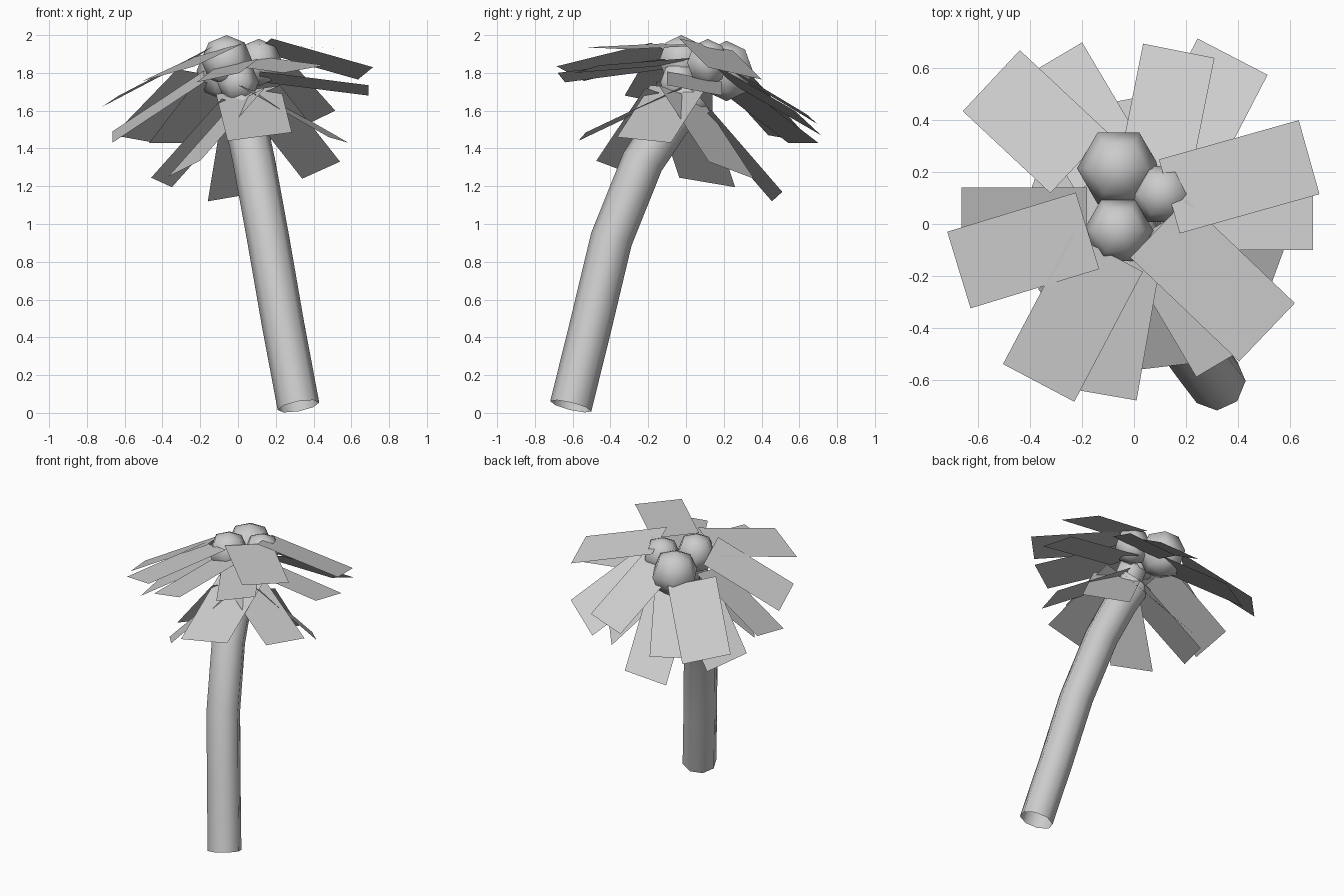
import bpy, bmesh, math
from mathutils import Vector

if "Cube" in bpy.data.objects:
    bpy.data.objects.remove(bpy.data.objects["Cube"])

def add_object(name, bm, smooth=False):
    me = bpy.data.meshes.new(name)
    bm.normal_update()
    bm.to_mesh(me)
    bm.free()
    for p in me.polygons:
        p.use_smooth = smooth
    ob = bpy.data.objects.new(name, me)
    bpy.context.collection.objects.link(ob)
    return ob

# Leaning trunk: open eight-sided tube swept along a bent path
path = [Vector(p) for p in [(0.32, -0.61, 0.035), (0.24, -0.505, 0.46),
                            (0.16, -0.395, 0.92), (0.085, -0.23, 1.33),
                            (0.04, -0.09, 1.54), (0.0, 0.03, 1.68)]]
SIDES, RADIUS = 8, 0.112
bm = bmesh.new()
rings = []
for i, p in enumerate(path):
    t = (path[min(i + 1, len(path) - 1)] - path[max(i - 1, 0)]).normalized()
    u = (Vector((1, 0, 0)) - t * t.x).normalized()
    v = t.cross(u)
    rings.append([bm.verts.new(p + RADIUS * (u * math.cos(a) + v * math.sin(a)))
                  for a in (2 * math.pi * k / SIDES for k in range(SIDES))])
for a, b in zip(rings, rings[1:]):
    for k in range(SIDES):
        n = (k + 1) % SIDES
        bm.faces.new((a[k], a[n], b[n], b[k]))
add_object("trunk", bm, True)

# Coconuts: coarse six-sided balls
nuts = [(-0.06, 0.215, 1.81, 0.16), (0.11, 0.115, 1.855, 0.125),
        (-0.06, -0.025, 1.865, 0.135), (0.0, -0.04, 1.75, 0.11)]
for i, (x, y, z, r) in enumerate(nuts):
    bm = bmesh.new()
    bmesh.ops.create_uvsphere(bm, u_segments=6, v_segments=4, radius=r)
    ob = add_object(f"coconut_{i + 1}", bm, True)
    ob.location = (x, y, z)
    ob.rotation_euler.z = math.radians(30)

# Leaves: flat strips of equal length, given by the two outer corners
# and the height of the inner edge
LENGTH = 0.58

def leaf(name, p0, p1, inner_z):
    p0, p1 = Vector(p0), Vector(p1)
    mid, w = (p0 + p1) / 2, p1 - p0
    d = Vector((-w.y, w.x, 0)).normalized()
    if d.dot(mid) > 0:
        d = -d
    rise = inner_z - mid.z
    d = d * math.sqrt(LENGTH ** 2 - rise ** 2) + Vector((0, 0, rise))
    bm = bmesh.new()
    f = bm.faces.new([bm.verts.new(c) for c in (p0, p1, p1 + d, p0 + d)])
    f.normal_update()
    if f.normal.z < 0:
        f.normal_flip()
    add_object(name, bm)

upper = [((-0.66, 0.435, 1.47), (-0.44, 0.67, 1.43), 1.80),
         ((0.035, 0.695, 1.53), (0.31, 0.64, 1.58), 1.85),
         ((0.635, 0.40, 1.765), (0.715, 0.115, 1.83), 1.95),
         ((0.62, -0.305, 1.925), (0.405, -0.53, 1.935), 1.95),
         ((-0.23, -0.685, 1.835), (-0.505, -0.54, 1.757), 1.92),
         ((-0.63, -0.325, 1.68), (-0.72, -0.03, 1.62), 1.91)]
middle = [((-0.20, 0.70, 1.43), (-0.47, 0.54, 1.43), 1.75),
          ((0.245, 0.715, 1.47), (0.515, 0.575, 1.60), 1.80),
          ((0.69, -0.10, 1.735), (0.69, 0.19, 1.68), 1.78),
          ((0.24, -0.59, 1.80), (0.46, -0.46, 1.84), 1.86),
          ((-0.22, -0.64, 1.75), (0.01, -0.68, 1.80), 1.85),
          ((-0.665, 0.14, 1.49), (-0.665, -0.16, 1.43), 1.78)]
lower = [((0.585, -0.08, 1.43), (0.48, -0.365, 1.46), 1.72),
         ((-0.055, -0.57, 1.44), (0.285, -0.53, 1.485), 1.71),
         ((-0.16, 0.455, 1.12), (0.13, 0.51, 1.17), 1.58),
         ((-0.35, 0.26, 1.195), (-0.46, -0.035, 1.245), 1.64),
         ((0.34, 0.36, 1.24), (0.54, 0.12, 1.33), 1.69),
         ((-0.37, -0.25, 1.25), (-0.20, -0.475, 1.335), 1.68)]
for tier, leaves in (("upper", upper), ("middle", middle), ("lower", lower)):
    for i, args in enumerate(leaves):
        leaf(f"{tier}_leaf_{i + 1}", *args)
